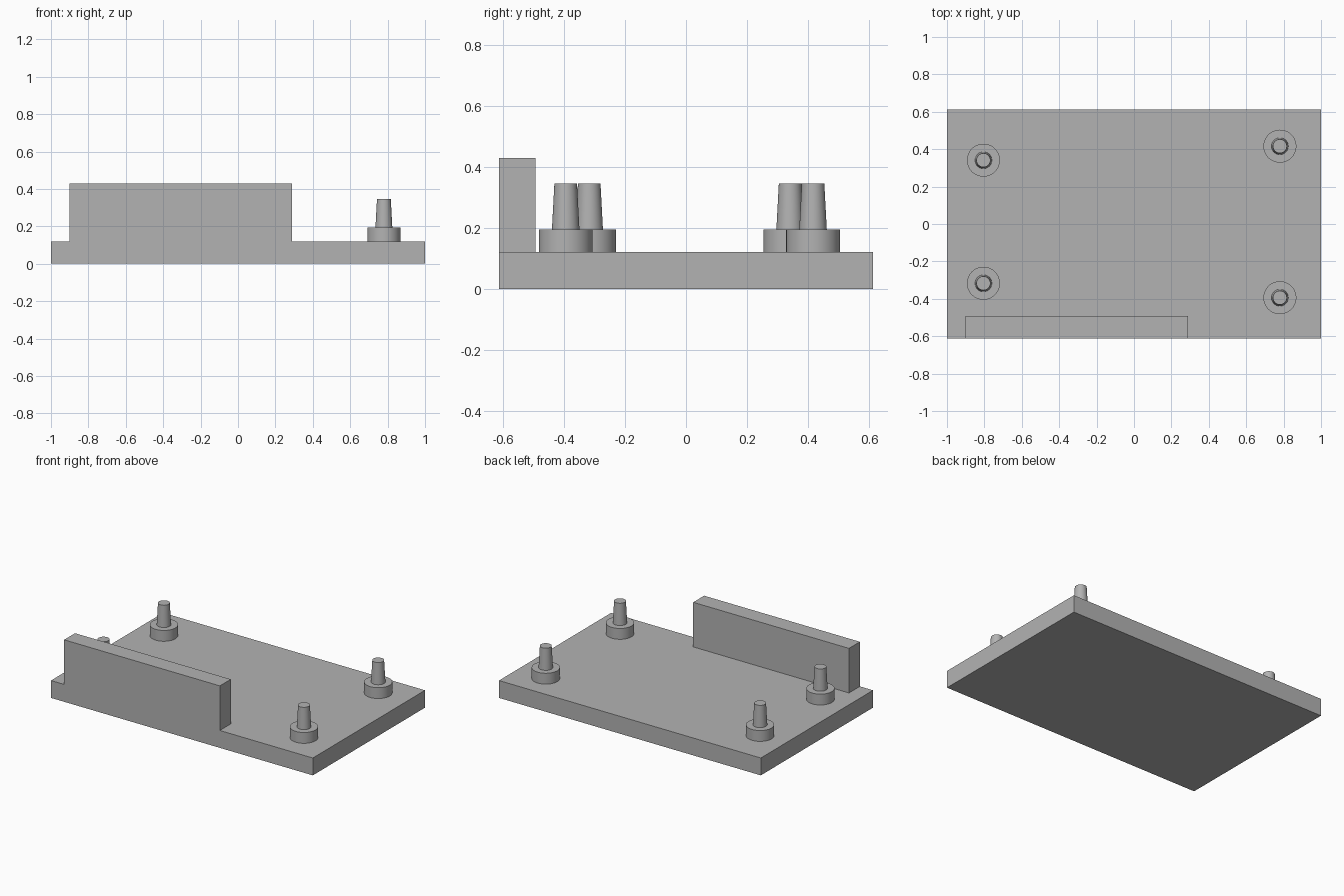
import bpy
import math

if "Cube" in bpy.data.objects:
    bpy.data.objects.remove(bpy.data.objects["Cube"], do_unlink=True)

grey = bpy.data.materials.new("plain grey")
grey.use_nodes = True
colour = (0.45, 0.45, 0.45, 1)
grey.diffuse_color = colour
grey.node_tree.nodes["Principled BSDF"].inputs["Base Color"].default_value = colour


def finish(name):
    obj = bpy.context.object
    obj.name = name
    obj.data.materials.append(grey)
    return obj


def box(name, low, high):
    centre = [(a + b) / 2 for a, b in zip(low, high)]
    bpy.ops.mesh.primitive_cube_add(size=1, location=centre)
    obj = finish(name)
    obj.scale = [b - a for a, b in zip(low, high)]
    bpy.ops.object.transform_apply(location=False, rotation=False, scale=True)


def post(name, x, y, bottom, top, r_bottom, r_top):
    bpy.ops.mesh.primitive_cone_add(
        vertices=64, radius1=r_bottom, radius2=r_top, depth=top - bottom,
        location=(x, y, (bottom + top) / 2))
    finish(name)
    bpy.ops.object.shade_smooth_by_angle(angle=math.radians(30))


# Base plate and the upright wall along its front edge
PLATE_TOP, BOSS_TOP, PIN_TOP = 0.12, 0.195, 0.345
box("base_plate", (-1, -0.612, 0), (1, 0.612, PLATE_TOP))
box("front_wall", (-0.9, -0.612, PLATE_TOP), (0.29, -0.493, 0.428))

# Four round standoffs, each with a tapered locating pin
corners = {
    "front_right": (-0.805, -0.317),
    "back_right": (-0.805, 0.341),
    "front_left": (0.78, -0.394),
    "back_left": (0.78, 0.416),
}
for corner, (x, y) in corners.items():
    post(corner + "_standoff", x, y, PLATE_TOP, BOSS_TOP, 0.088, 0.088)
    post(corner + "_pin", x, y, BOSS_TOP, PIN_TOP, 0.045, 0.037)
